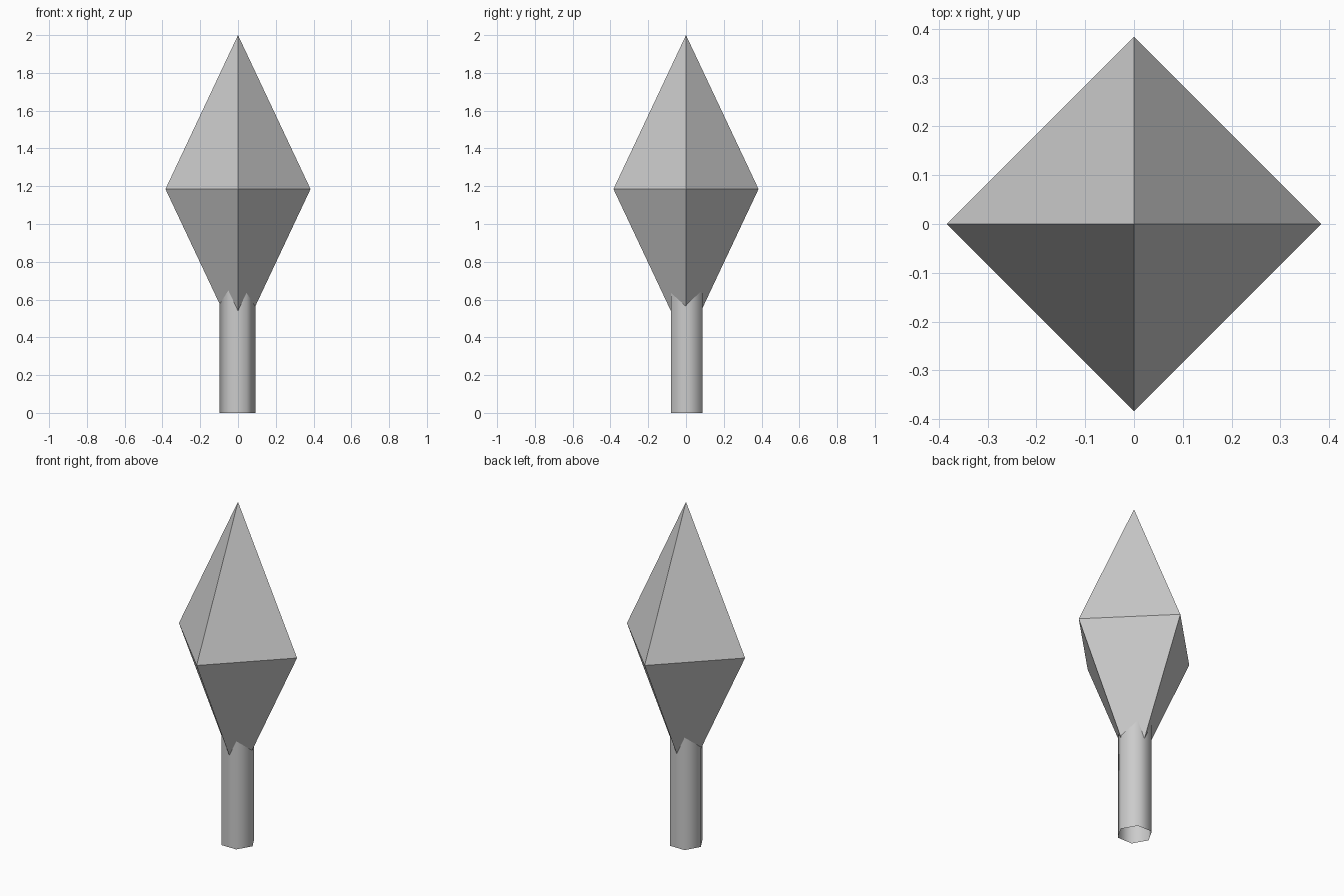
import bpy
from math import pi

if "Cube" in bpy.data.objects:
    bpy.data.objects.remove(bpy.data.objects["Cube"])

HEAD_RADIUS, HEAD_MID, HEAD_HALF = 0.384, 1.185, 0.815


def half_head(name, z, flip):
    # four-sided open pyramid with its corners on the x and y axes
    bpy.ops.mesh.primitive_cone_add(
        vertices=4, radius1=HEAD_RADIUS, radius2=0, depth=HEAD_HALF,
        end_fill_type='NOTHING', location=(0, 0, z),
        rotation=(pi if flip else 0, 0, 0))
    ob = bpy.context.object
    ob.name = name
    return ob


# Diamond-shaped head: upper and lower pyramids, flat shaded
upper = half_head("head", HEAD_MID + HEAD_HALF / 2, False)
lower = half_head("head_lower", HEAD_MID - HEAD_HALF / 2, True)
upper.select_set(True)
lower.select_set(True)
bpy.context.view_layer.objects.active = upper
bpy.ops.object.join()
bpy.ops.object.mode_set(mode='EDIT')
bpy.ops.mesh.select_all(action='SELECT')
bpy.ops.mesh.remove_doubles(threshold=0.001)
bpy.ops.object.mode_set(mode='OBJECT')

# Hollow six-sided shaft, smooth shaded, running up into the head
bpy.ops.mesh.primitive_cylinder_add(
    vertices=6, radius=0.096, depth=0.7, end_fill_type='NOTHING',
    location=(-0.003, 0.003, 0.35), rotation=(0, 0, pi / 2))
shaft = bpy.context.object
shaft.name = "shaft"
bpy.ops.object.shade_smooth()
